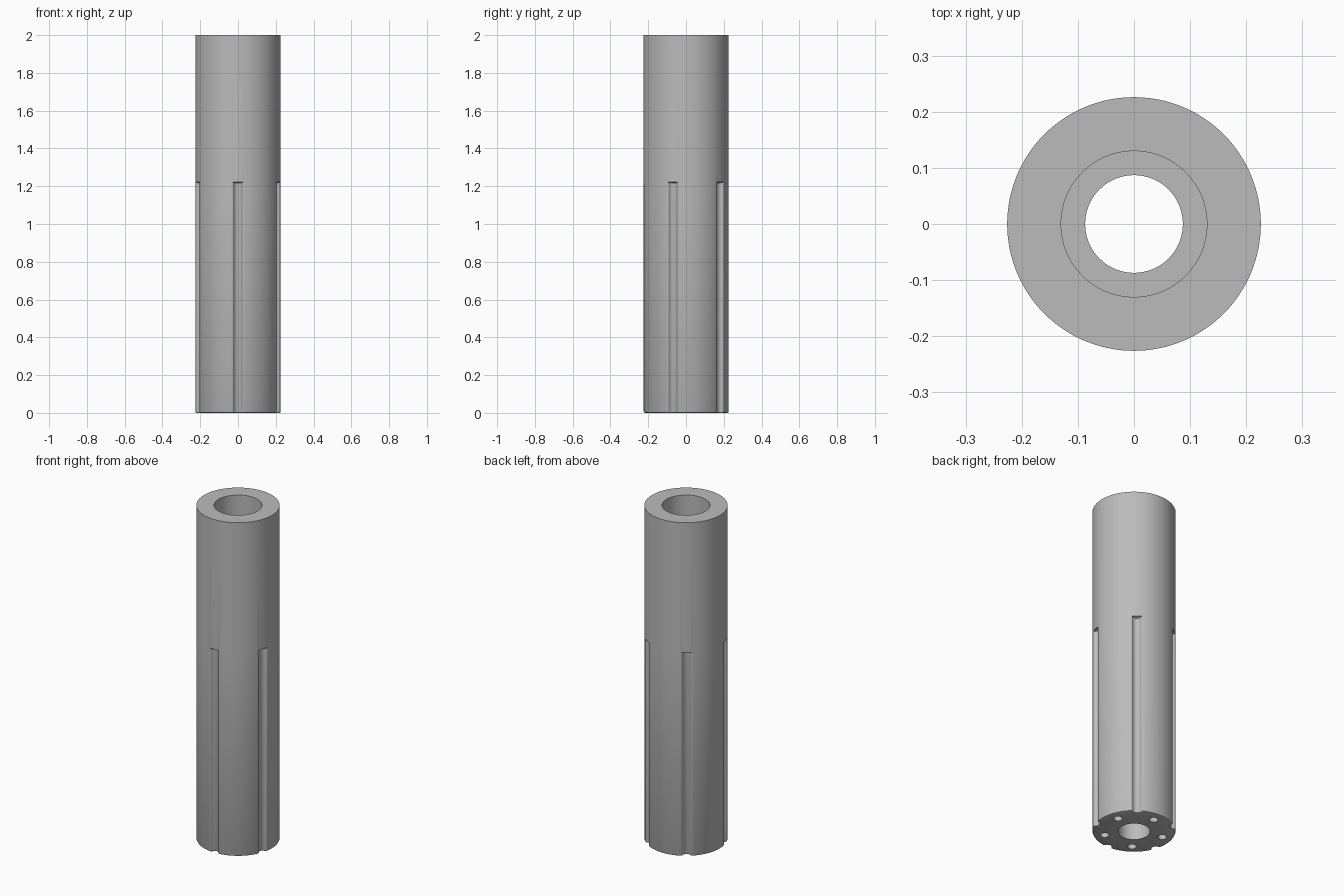
import bpy
import bmesh
from math import sin, cos, pi, radians, hypot, atan2

if "Cube" in bpy.data.objects:
    bpy.data.objects.remove(bpy.data.objects["Cube"], do_unlink=True)

R, HEIGHT, GROOVE_TOP = 0.226, 2.0, 1.22
BORE, COUNTERBORE, LEDGE_Z = 0.087, 0.13, 0.5
COUNT = 5
STEP = 2 * pi / COUNT

grey = bpy.data.materials.new("satin_grey")
grey.use_nodes = True
colour = (0.5, 0.5, 0.5, 1)
grey.diffuse_color = colour
grey.node_tree.nodes["Principled BSDF"].inputs["Base Color"].default_value = colour

# Half groove section: offset across the groove, depth below the surface
half = [(0.031, 0), (0.027, 0.0015), (0.0245, 0.005), (0.023, 0.01),
        (0.019, 0.016), (0.011, 0.021), (0, 0.023)]
section = [(-u, d) for u, d in half] + [(u, d) for u, d in half[-2::-1]]


def outline():
    """Angle and groove depth for every point around the tube."""
    points = []
    edge = atan2(half[0][0], R)
    arc = 24
    for k in range(COUNT):
        mid = -pi / 2 + k * STEP
        points += [(mid + atan2(u, R), d) for u, d in section]
        span = STEP - 2 * edge
        points += [(mid + edge + span * i / arc, 0) for i in range(1, arc)]
    return points


OUTLINE = outline()


def ring(bm, radius, z, groove=0.0):
    return [bm.verts.new(((radius - d * groove) * cos(a),
                          (radius - d * groove) * sin(a), z))
            for a, d in OUTLINE]


# Fluted tube: one closed skin up the outside and back down the bore
bm = bmesh.new()
levels = [(BORE, 0, 0), (R - 0.008, 0, 1), (R - 0.0025, 0.0025, 1),
          (R, 0.008, 1), (R, GROOVE_TOP - 0.012, 1),
          (R, GROOVE_TOP - 0.004, 0.93), (R, GROOVE_TOP, 0.7),
          (R, GROOVE_TOP + 0.002, 0), (R, HEIGHT, 0),
          (COUNTERBORE, HEIGHT, 0), (COUNTERBORE, LEDGE_Z, 0),
          (BORE, LEDGE_Z, 0)]
rings = [ring(bm, *level) for level in levels]
for low, high in zip(rings, rings[1:] + rings[:1]):
    for i in range(len(low)):
        j = (i + 1) % len(low)
        bm.faces.new((low[i], low[j], high[j], high[i]))
bmesh.ops.recalc_face_normals(bm, faces=bm.faces)
mesh = bpy.data.meshes.new("fluted_tube")
bm.to_mesh(mesh)
bm.free()
tube = bpy.data.objects.new("fluted_tube", mesh)
bpy.context.collection.objects.link(tube)
mesh.materials.append(grey)

# Blind screw holes in the base, midway between the grooves
bm = bmesh.new()
for k in range(COUNT):
    made = bmesh.ops.create_cone(bm, cap_ends=True, segments=32,
                                 radius1=0.024, radius2=0.024, depth=0.6)
    a = pi / 2 + k * STEP
    bmesh.ops.translate(bm, verts=made["verts"],
                        vec=(0.165 * cos(a), 0.165 * sin(a), 0))
cut_mesh = bpy.data.meshes.new("screw_hole_cutter")
bm.to_mesh(cut_mesh)
bm.free()
cut_mesh.materials.append(grey)
cutter = bpy.data.objects.new("screw_hole_cutter", cut_mesh)
bpy.context.collection.objects.link(cutter)

holes = tube.modifiers.new("screw_holes", "BOOLEAN")
holes.operation = "DIFFERENCE"
holes.solver = "EXACT"
holes.object = cutter

# Bake the holes, drop the cutter and smooth the round walls
bpy.ops.object.select_all(action="DESELECT")
tube.select_set(True)
bpy.context.view_layer.objects.active = tube
bpy.ops.object.modifier_apply(modifier=holes.name)
bpy.data.objects.remove(cutter, do_unlink=True)
bpy.ops.object.shade_smooth_by_angle(angle=radians(35))
